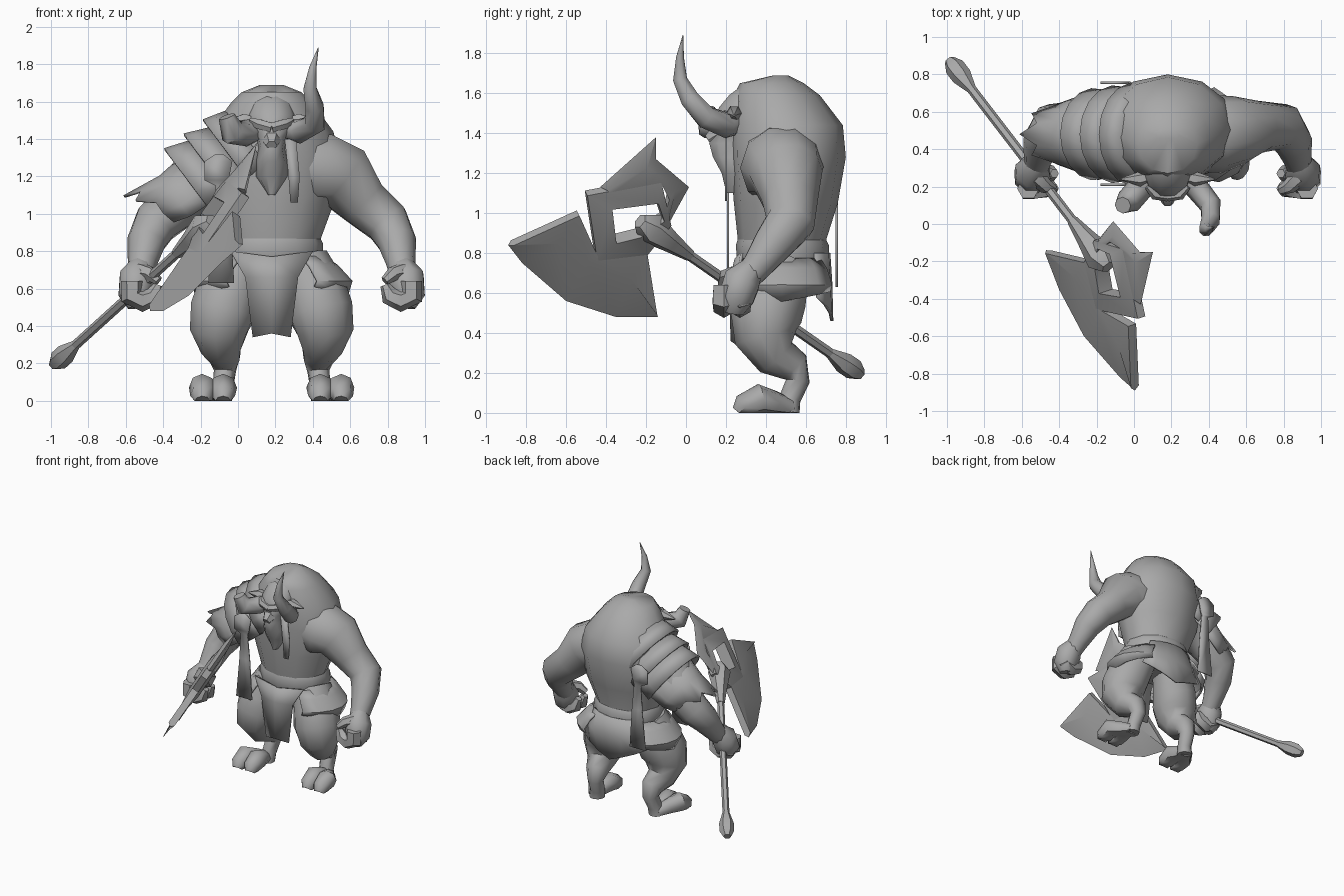
import bpy, bmesh
from math import sin, cos, pi, radians
from mathutils import Vector

cube = bpy.data.objects.get("Cube")
if cube:
    bpy.data.objects.remove(cube, do_unlink=True)

MID = .18       # the body's own symmetry plane
DEPTH = .48     # y of the body's middle

clay = bpy.data.materials.new("plain grey")
clay.use_nodes = True
GREY = (.4, .4, .4, 1)
clay.diffuse_color = GREY
clay.node_tree.nodes["Principled BSDF"].inputs["Base Color"].default_value = GREY


def loft(name, rings, ring_closed=True, loop=False, solid=0, sharp=50):
    """Skin a list of equally long point rows."""
    bm = bmesh.new()
    rows = [[bm.verts.new((p[0], p[1], max(p[2], 0))) for p in ring] for ring in rings]
    count = len(rows[0])
    pairs = list(zip(rows, rows[1:]))
    if loop:
        pairs.append((rows[-1], rows[0]))
    for a, b in pairs:
        for i in range(count if ring_closed else count - 1):
            j = (i + 1) % count
            bm.faces.new((a[i], a[j], b[j], b[i]))
    if ring_closed and not loop:
        bm.faces.new(rows[0])
        bm.faces.new(rows[-1])
    bmesh.ops.recalc_face_normals(bm, faces=bm.faces)
    mesh = bpy.data.meshes.new(name)
    bm.to_mesh(mesh)
    bm.free()
    mesh.materials.append(clay)
    mesh.shade_smooth()
    mesh.set_sharp_from_angle(angle=radians(sharp))
    obj = bpy.data.objects.new(name, mesh)
    bpy.context.collection.objects.link(obj)
    if solid:
        mod = obj.modifiers.new("thickness", 'SOLIDIFY')
        mod.thickness = solid
        mod.offset = 0


def tube(name, path, sides=8, side=1):
    """Tapered limb through (x, y, z, radius) stations; side=-1 mirrors it."""
    pts = [Vector((MID + side * (x - MID), y, z)) for x, y, z, r in path]
    rings, turn, last = [], None, None
    for i, p in enumerate(pts):
        t = (pts[min(i + 1, len(pts) - 1)] - pts[max(i - 1, 0)]).normalized()
        turn = last.rotation_difference(t) @ turn if last else t.to_track_quat('Z', 'Y')
        last = t
        r = path[i][3]
        rings.append([p + turn @ Vector((r * cos(a), r * sin(a), 0))
                      for a in (2 * pi * k / sides for k in range(sides))])
    loft(name, rings)


def stack(name, levels, sides=12):
    """Upright form from (z, y_front, y_back, half_width) levels."""
    rings = []
    for z, front, back, half in levels:
        angles = [2 * pi * k / sides for k in range(sides)]
        rings.append([(MID + half * cos(a), (front + back) / 2 + (back - front) / 2 * sin(a), z)
                      for a in angles])
    loft(name, rings)


def skirt(name, start, end, levels, rise=0):
    """Curved cloth panel around the hips from (z, half_width, half_depth) levels."""
    steps = 6
    rows = []
    for n, (z, half, deep) in enumerate(levels):
        row = []
        for k in range(steps + 1):
            a = radians(start + (end - start) * k / steps)
            lift = rise * abs(2 * k / steps - 1) if n == len(levels) - 1 else 0
            row.append((MID + half * cos(a), DEPTH + deep * sin(a), z + lift))
        rows.append(row)
    loft(name, rows, ring_closed=False, solid=.015)


def strip(name, y, levels):
    """Flat hanging band from (z, x_left, x_right) levels."""
    loft(name, [[(a, y, z), (b, y, z)] for z, a, b in levels],
         ring_closed=False, solid=.012)


# Torso and waist
stack("torso", [(.66, .30, .66, .22), (.76, .28, .70, .25), (.86, .26, .70, .26),
                (1.05, .24, .76, .33), (1.28, .22, .80, .37), (1.44, .22, .785, .33),
                (1.59, .24, .67, .22), (1.65, .27, .59, .16), (1.69, .44, .51, .06)])
stack("belt", [(.73, .27, .71, .265), (.75, .255, .72, .275),
               (.84, .25, .715, .275), (.87, .26, .70, .26)])

# Head with brow, muzzle and beard
stack("head", [(1.10, .2, .3, .02), (1.2, .175, .32, .085), (1.28, .13, .34, .085),
               (1.35, .11, .36, .07), (1.41, .125, .38, .085), (1.47, .135, .4, .125),
               (1.53, .16, .42, .13), (1.59, .21, .44, .11), (1.65, .29, .46, .07)], sides=10)
tube("nose", [(MID, .2, 1.43, .045), (MID, .15, 1.39, .05), (MID, .11, 1.365, .03)], sides=6)

# Horns, one whole and one broken
tube("left_horn", [(.24, .28, 1.46, .06), (.33, .2, 1.44, .065), (.41, .1, 1.48, .06),
                   (.41, .02, 1.57, .052), (.385, -.03, 1.67, .038),
                   (.4, -.03, 1.78, .021), (.43, -.015, 1.89, .002)])
tube("right_broken_horn", [(.12, .28, 1.46, .06), (.04, .2, 1.43, .07),
                           (-.03, .12, 1.435, .07), (-.06, .1, 1.52, .045)])

# Paired parts
for side, word in ((1, "left"), (-1, "right")):
    tube(word + "_ear", [(.25, .26, 1.48, .03), (.33, .24, 1.5, .04), (.43, .24, 1.49, .005)],
         sides=6, side=side)
    tube(word + "_brow", [(MID, .15, 1.46, .03), (.25, .16, 1.48, .03), (.29, .2, 1.5, .015)],
         sides=6, side=side)
    tube(word + "_arm", [(.32, .48, 1.26, .2), (.45, .48, 1.23, .21), (.56, .5, 1.2, .185),
                         (.67, .52, 1.06, .14), (.8, .52, .95, .125), (.85, .44, .85, .105),
                         (.87, .36, .74, .08), (.88, .31, .68, .07)], sides=10, side=side)
    tube(word + "_palm", [(.88, .33, .72, .065), (.9, .28, .66, .1),
                          (.91, .25, .57, .095), (.9, .24, .5, .05)], side=side)
    for finger, y in (("outer", .19), ("inner", .27)):
        tube(f"{word}_{finger}_fingers", [(.925, y, .64, .06), (.925, y, .56, .065),
                                          (.87, y, .535, .06), (.81, y, .56, .05),
                                          (.785, y, .62, .025)], sides=6, side=side)
    tube(word + "_thumb", [(.88, .25, .69, .05), (.83, .2, .68, .04), (.785, .18, .64, .025)],
         sides=6, side=side)
    tube(word + "_leg", [(.34, .47, .74, .15), (.41, .43, .58, .175), (.44, .40, .48, .18),
                         (.46, .40, .38, .16), (.45, .45, .28, .11), (.43, .54, .23, .085),
                         (.43, .56, .16, .06), (.44, .52, .07, .055), (.45, .51, .0, .06)],
         sides=10, side=side)
    for toe, x in (("inner", .44), ("outer", .55)):
        tube(f"{word}_{toe}_hoof", [(.46, .52, .02, .05), ((x + .46) / 2, .44, .05, .06),
                                    (x, .37, .07, .075), (x, .29, .03, .065),
                                    (x, .265, .0, .04)], side=side)
    mid_angle = 0 if side > 0 else 180
    skirt(word + "_hip_flap", mid_angle - 55, mid_angle + 55,
          [(.77, .28, .23), (.72, .35, .27), (.64, .425, .3), (.56, .4, .29)], rise=.05)

# Loincloth and hanging bands
skirt("back_cloth", 45, 135, [(.8, .28, .235), (.65, .35, .245), (.46, .4, .25)], rise=.12)
loft("front_cloth", [[(MID - h, y + .03, z), (MID, y, z - drop), (MID + h, y + .03, z)]
                     for z, h, y, drop in ((.8, .22, .25, .03), (.66, .14, .225, 0),
                                           (.34, .1, .23, -.02))],
     ring_closed=False, solid=.015)
BAND = [(1.32, -.12, -.08), (1.28, -.18, -.03), (1.18, -.18, -.05),
        (1.15, -.12, -.06), (.95, -.13, -.04), (.63, -.16, -.02)]
strip("front_band", .21, BAND)
strip("back_band", .755, BAND)
strip("left_braid", .2, [(1.4, .25, .31), (1.2, .27, .33), (1.06, .28, .32)])


# Layered armour over the right shoulder
def arch(name, bands, jag=0):
    steps = 10
    rows = []
    for n, (x, z, r, deep) in enumerate(bands):
        row = []
        for k in range(steps + 1):
            a = radians(-105 + 210 * k / steps)
            # torn edge: longest at the crown, alternating with notches
            tooth = .4 + .6 * (k % 2)
            out = jag * tooth * max(cos(a), .2) if n == len(bands) - 1 else 0
            row.append((x - .6 * r * cos(a) - .9 * out, DEPTH + deep * sin(a),
                        z + .8 * r * cos(a) - .4 * out))
        rows.append(row)
    loft(name, rows, ring_closed=False, solid=.015)


arch("upper_shoulder_plate", [(.1, 1.33, .27, .25), (.0, 1.25, .31, .27)])
arch("middle_shoulder_plate", [(.01, 1.24, .27, .235), (-.1, 1.17, .315, .255)])
arch("lower_shoulder_plate", [(-.08, 1.18, .265, .225), (-.21, 1.1, .305, .24)])
arch("ragged_shoulder_hide", [(-.16, 1.12, .23, .215), (-.29, 1.03, .21, .195),
                              (-.36, 1.0, .19, .16)], jag=.15)


# Axe: flat outlines given in (y, z), laid onto one slanted plane
NORMAL = Vector((-.813, -.268, .513))


def on_axe(y, z, off=0):
    return Vector((-.47 - .33 * (y + .14) + .631 * (z - .48), y, z)) + NORMAL * off


def blade(name, edge, ridge, inner, half):
    loft(name, [[on_axe(*e), on_axe(*r, half), on_axe(*i, half),
                 on_axe(*i, -half), on_axe(*r, -half)]
                for e, r, i in zip(edge, ridge, inner)], sharp=35)


def on_shaft(y, r):
    return (*on_axe(y, .8 - .695 * y), r)


tube("axe_shaft", [on_shaft(.75, .026), on_shaft(-.05, .026)], sides=6)
tube("axe_pommel", [on_shaft(.72, .026), on_shaft(.79, .055),
                    on_shaft(.84, .055), on_shaft(.875, .03)], sides=6)
tube("axe_collar", [on_shaft(.02, .03), on_shaft(-.08, .055),
                    on_shaft(-.18, .085), on_shaft(-.23, .04)], sides=6)
loft("axe_frame", [[on_axe(*o, .025), on_axe(*o, -.025), on_axe(*i, -.045), on_axe(*i, .045)]
                   for o, i in (((-.5, 1.1), (-.38, 1.04)), ((-.13, 1.17), (-.15, 1.07)),
                                ((-.08, .95), (-.12, .98)), ((-.2, .8), (-.24, .9)),
                                ((-.45, .77), (-.36, .87)))], loop=True, sharp=35)
blade("axe_main_blade",
      [(-.89, .84), (-.82, .75), (-.6, .56), (-.35, .48), (-.14, .48)],
      [(-.87, .85), (-.65, .86), (-.5, .77), (-.28, .68), (-.15, .5)],
      [(-.86, .855), (-.54, 1.0), (-.45, .8), (-.2, .81), (-.155, .53)], .026)
blade("axe_rear_blade",
      [(-.43, 1.13), (-.15, 1.38), (-.15, 1.27), (.015, 1.13), (-.09, .94)],
      [(-.4, 1.125), (-.2, 1.24), (-.15, 1.21), (-.06, 1.12), (-.1, .96)],
      [(-.38, 1.11), (-.2, 1.15), (-.13, 1.16), (-.09, 1.08), (-.12, .98)], .026)
